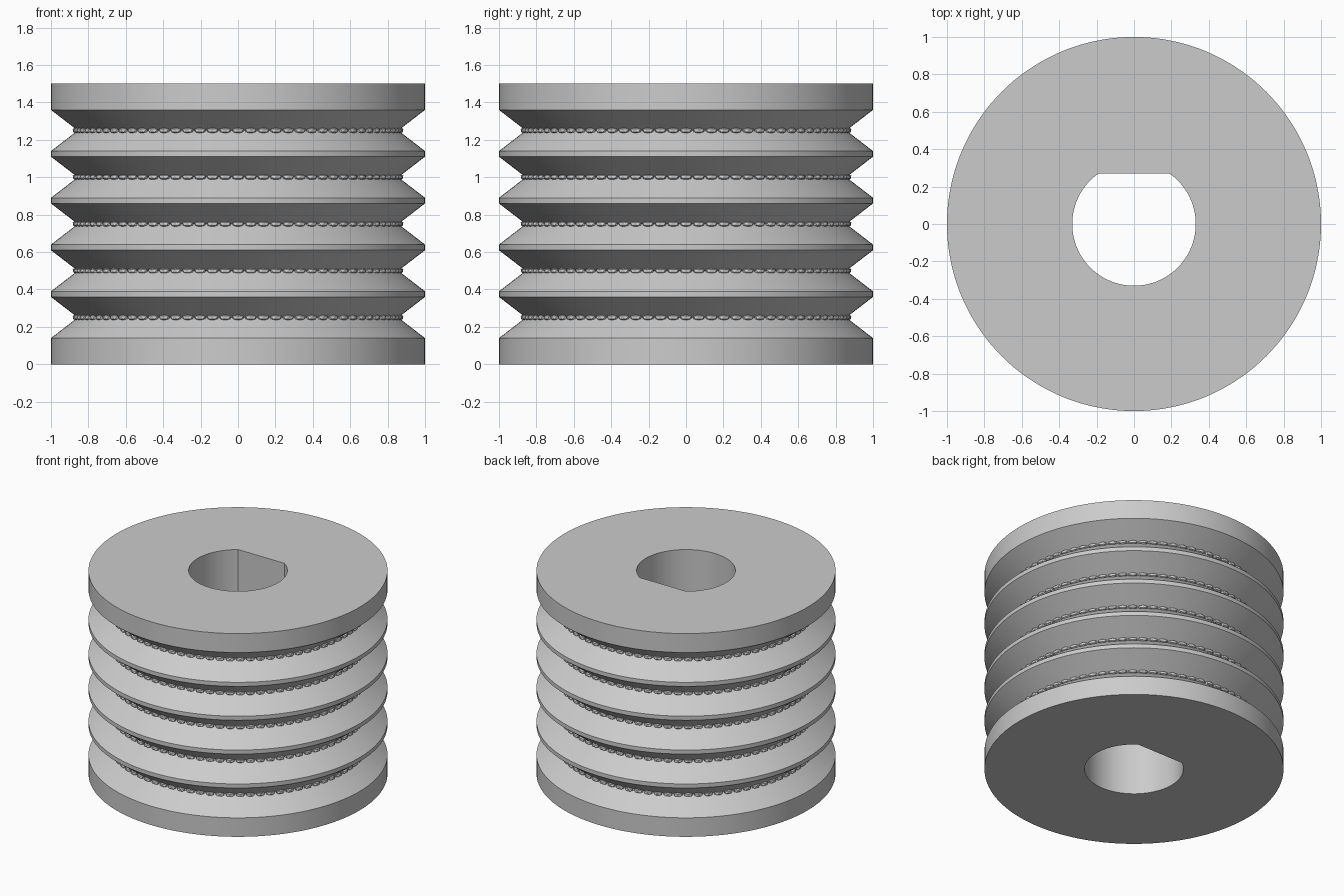
import bpy, bmesh, math
from mathutils import Matrix

cube = bpy.data.objects.get("Cube")
if cube:
    bpy.data.objects.remove(cube, do_unlink=True)

SEGMENTS = 144
HEIGHT = 1.5
GROOVES = [0.25 * i for i in range(1, 6)]
LIP, VALLEY = 0.11, 0.857
BORE, FLAT = 0.33, 0.27
BEADS = 80

grey = bpy.data.materials.new("plain grey")
grey.use_nodes = True
grey.diffuse_color = (0.6, 0.6, 0.6, 1)
grey.node_tree.nodes["Principled BSDF"].inputs["Base Color"].default_value = grey.diffuse_color


def add_object(name, bm):
    mesh = bpy.data.meshes.new(name)
    bm.to_mesh(mesh)
    bm.free()
    mesh.materials.append(grey)
    obj = bpy.data.objects.new(name, mesh)
    bpy.context.collection.objects.link(obj)
    return obj


def bore_radius(angle):
    """Round bore cut off by a flat on the back side."""
    s = math.sin(angle)
    return min(BORE, FLAT / s) if s > 0 else BORE


# Roller body: V-grooved outside, D-shaped bore
outer = [(1, 0)]
for z in GROOVES:
    outer += [(1, z - LIP), (VALLEY, z), (1, z + LIP)]
outer.append((1, HEIGHT))

bm = bmesh.new()
rings = []
for i in range(SEGMENTS):
    a = math.tau * i / SEGMENTS
    profile = outer + [(bore_radius(a), HEIGHT), (bore_radius(a), 0)]
    rings.append([bm.verts.new((r * math.cos(a), r * math.sin(a), z)) for r, z in profile])
for i, ring in enumerate(rings):
    following = rings[(i + 1) % SEGMENTS]
    for j in range(len(ring)):
        k = (j + 1) % len(ring)
        bm.faces.new((ring[j], following[j], following[k], ring[k]))
bmesh.ops.recalc_face_normals(bm, faces=bm.faces)
body = add_object("grooved_roller", bm)
bpy.context.view_layer.objects.active = body
body.select_set(True)
bpy.ops.object.shade_smooth_by_angle(angle=math.radians(25))

# Faceted bead rings at the bottom of each groove
bm = bmesh.new()
for i in range(BEADS):
    place = (Matrix.Rotation(math.tau * i / BEADS, 4, 'Z')
             @ Matrix.Translation((0.867, 0, 0))
             @ Matrix.Diagonal((0.019, 0.034, 0.018, 1)))
    bmesh.ops.create_icosphere(bm, subdivisions=1, radius=1, matrix=place)
first = add_object("bead_ring_1", bm)
first.location.z = GROOVES[0]
for n, z in enumerate(GROOVES[1:], 2):
    ring = bpy.data.objects.new(f"bead_ring_{n}", first.data)
    ring.location.z = z
    bpy.context.collection.objects.link(ring)
